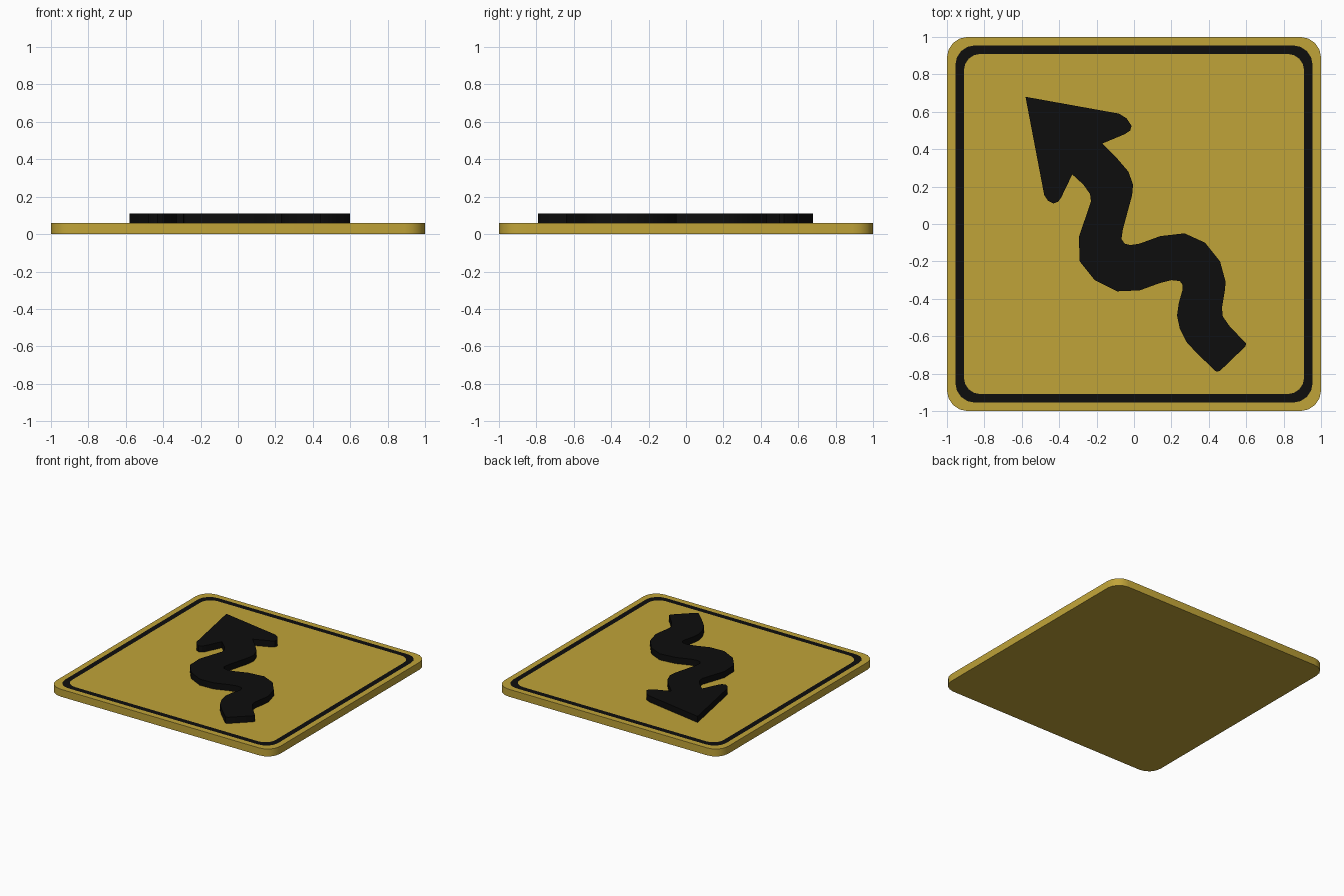
import bpy, bmesh, math

if "Cube" in bpy.data.objects:
    bpy.data.objects.remove(bpy.data.objects["Cube"])


def material(name, color):
    m = bpy.data.materials.new(name)
    m.diffuse_color = color
    m.use_nodes = True
    m.node_tree.nodes["Principled BSDF"].inputs["Base Color"].default_value = m.diffuse_color
    return m


yellow = material("sign_yellow", (0.53, 0.37, 0.04, 1))
black = material("sign_black", (0.004, 0.004, 0.004, 1))


def rounded_square(half, radius, segments=4):
    pts = []
    for k, (sx, sy) in enumerate([(1, 1), (-1, 1), (-1, -1), (1, -1)]):
        for i in range(segments + 1):
            a = math.pi / 2 * (k + i / segments)
            pts.append((sx * (half - radius) + radius * math.cos(a),
                        sy * (half - radius) + radius * math.sin(a)))
    return pts


def build(name, loops, band_mats, mats):
    """Stack of matching (outline, z) loops, bridged and capped at both ends."""
    bm = bmesh.new()
    rings = [[bm.verts.new((x, y, z)) for x, y in pts] for pts, z in loops]
    n = len(rings[0])
    for lo, hi, mi in zip(rings, rings[1:], band_mats):
        for i in range(n):
            j = (i + 1) % n
            bm.faces.new((lo[i], lo[j], hi[j], hi[i])).material_index = mi
    bm.faces.new(rings[0][::-1])
    bm.faces.new(rings[-1])
    bmesh.ops.recalc_face_normals(bm, faces=bm.faces)
    mesh = bpy.data.meshes.new(name)
    bm.to_mesh(mesh)
    bm.free()
    for m in mats:
        mesh.materials.append(m)
    ob = bpy.data.objects.new(name, mesh)
    bpy.context.collection.objects.link(ob)
    bpy.ops.object.select_all(action='DESELECT')
    bpy.context.view_layer.objects.active = ob
    ob.select_set(True)
    bpy.ops.object.shade_smooth_by_angle(angle=math.radians(30))
    return ob


# Sign plate with a flush black border band inset in its top face
outer = rounded_square(1.0, 0.11)
build("sign_plate",
      [(outer, 0), (outer, 0.06),
       (rounded_square(0.955, 0.105), 0.06),
       (rounded_square(0.91, 0.09), 0.06)],
      [0, 0, 1], [yellow, black])

# Raised winding arrow: head, right edge down, tail, left edge back up
arrow = [
    (-0.58, 0.68),
    (-0.08, 0.59), (-0.04, 0.565), (-0.013, 0.525), (-0.02, 0.50), (-0.05, 0.48),
    (-0.17, 0.43), (-0.09, 0.35), (-0.03, 0.28), (-0.005, 0.21), (-0.01, 0.155),
    (-0.06, -0.03), (-0.067, -0.08), (-0.05, -0.105), (-0.02, -0.113), (0.03, -0.105),
    (0.14, -0.065), (0.27, -0.05), (0.38, -0.10), (0.46, -0.20), (0.49, -0.31),
    (0.485, -0.36), (0.47, -0.45), (0.475, -0.495), (0.51, -0.545),
    (0.60, -0.64), (0.595, -0.655), (0.46, -0.785), (0.44, -0.79),
    (0.335, -0.69), (0.28, -0.63), (0.245, -0.56), (0.23, -0.49), (0.24, -0.42),
    (0.26, -0.35), (0.26, -0.325), (0.245, -0.305), (0.20, -0.30), (0.14, -0.315),
    (0.03, -0.355), (-0.09, -0.36), (-0.21, -0.30), (-0.29, -0.20), (-0.295, -0.07),
    (-0.23, 0.12), (-0.235, 0.16), (-0.27, 0.21), (-0.33, 0.265),
    (-0.39, 0.14), (-0.405, 0.12), (-0.43, 0.11), (-0.46, 0.125), (-0.48, 0.155),
][::-1]
build("winding_arrow", [(arrow, 0.06), (arrow, 0.11)], [0], [black])
